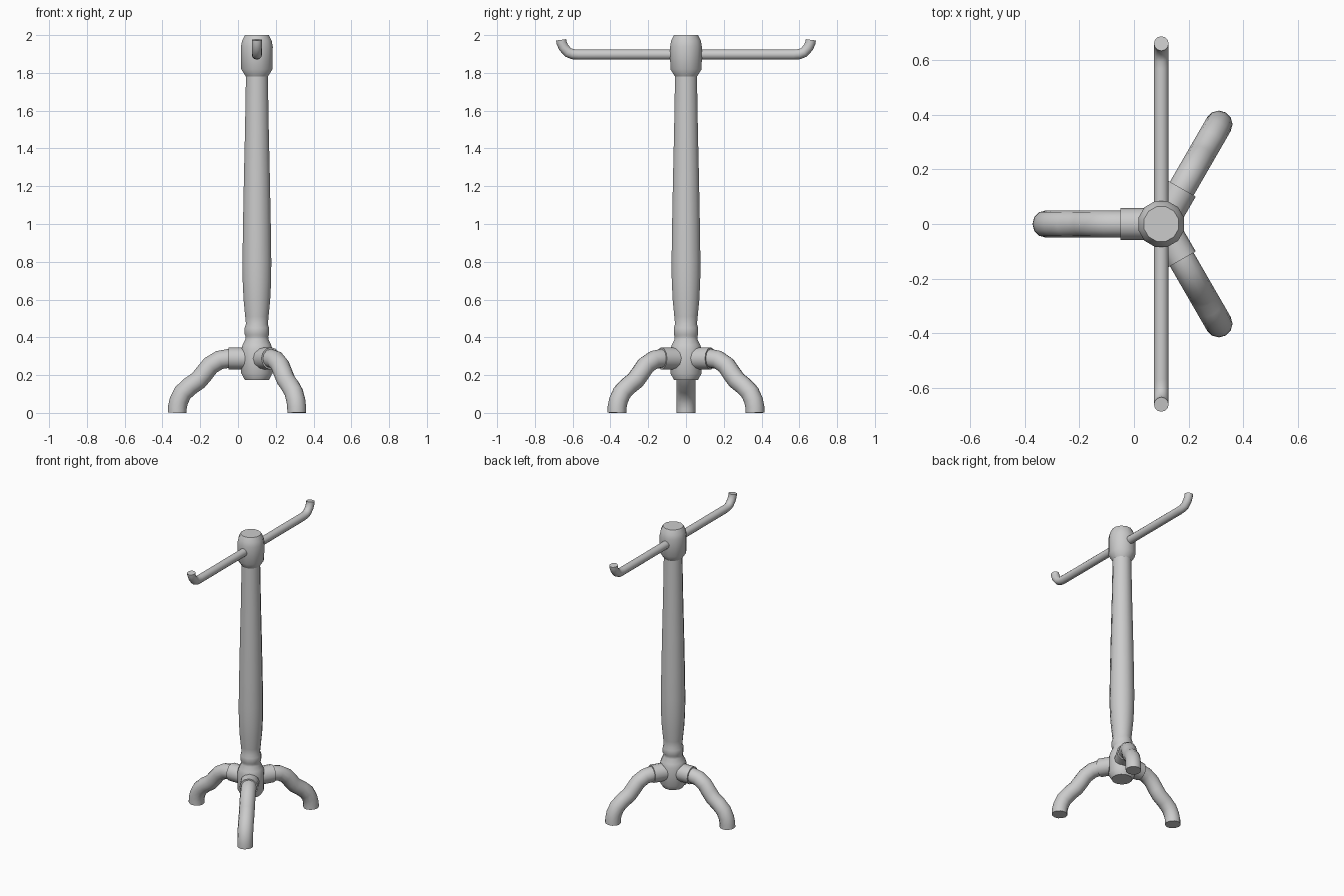
import bpy, bmesh, math
from mathutils import Vector

if "Cube" in bpy.data.objects:
    bpy.data.objects.remove(bpy.data.objects["Cube"])

AXIS_X = 0.1
SIDES = 12


def make_object(name, rings):
    """Skin closed rings of points into a capped solid."""
    bm = bmesh.new()
    loops = [[bm.verts.new(p) for p in ring] for ring in rings]
    n = len(loops[0])
    for a, b in zip(loops, loops[1:]):
        for i in range(n):
            j = (i + 1) % n
            bm.faces.new((a[i], a[j], b[j], b[i]))
    bm.faces.new(loops[0][::-1])
    bm.faces.new(loops[-1])
    bmesh.ops.recalc_face_normals(bm, faces=bm.faces)
    mesh = bpy.data.meshes.new(name)
    bm.to_mesh(mesh)
    bm.free()
    obj = bpy.data.objects.new(name, mesh)
    bpy.context.collection.objects.link(obj)
    bpy.ops.object.select_all(action='DESELECT')
    obj.select_set(True)
    bpy.context.view_layer.objects.active = obj
    bpy.ops.object.shade_smooth_by_angle(angle=math.radians(40))
    return obj


def lathe(name, profile):
    """Turn (radius, z) points about the stand's axis."""
    angs = [2 * math.pi * (i + 0.5) / SIDES for i in range(SIDES)]
    return make_object(name, [[(AXIS_X + r * math.cos(a), r * math.sin(a), z) for a in angs]
                              for r, z in profile])


def tube(name, path, radius, angle):
    """Sweep a circle along (distance, z) points in the upright plane at an angle."""
    out = Vector((math.cos(angle), math.sin(angle), 0))
    side = Vector((-out.y, out.x, 0))
    up = Vector((0, 0, 1))
    pts = [Vector((AXIS_X, 0, 0)) + out * d + up * z for d, z in path]
    rings = []
    for k, p in enumerate(pts):
        before = (p - pts[k - 1]).normalized() if k else Vector()
        after = (pts[k + 1] - p).normalized() if k + 1 < len(pts) else Vector()
        normal = (before + after).normalized().cross(side)
        rings.append([p + radius * (math.cos(t) * side + math.sin(t) * normal)
                      for t in (2 * math.pi * i / SIDES for i in range(SIDES))])
    return make_object(name, rings)


# Turned column with its collar and the hub for the legs
lathe("column", [
    (0.066, 0.175), (0.086, 0.21), (0.086, 0.335), (0.078, 0.36), (0.063, 0.39),
    (0.062, 0.405), (0.067, 0.415), (0.067, 0.45), (0.060, 0.47), (0.064, 0.51),
    (0.073, 0.60), (0.078, 0.70), (0.079, 0.80), (0.076, 1.0), (0.071, 1.25),
    (0.065, 1.5), (0.060, 1.785)])
lathe("top_collar", [
    (0.060, 1.78), (0.086, 1.82), (0.087, 1.94), (0.081, 1.97), (0.066, 2.0)])

# Crossbar with upturned ends
half = [(0.57, 1.897), (0.60, 1.899), (0.625, 1.909), (0.648, 1.935), (0.659, 1.96), (0.661, 1.975)]
tube("crossbar", [(-d, z) for d, z in reversed(half)] + half, 0.027, math.pi / 2)

# Three wavy legs, each in a sleeve on the hub
leg = [(0.05, 0.288), (0.151, 0.288), (0.198, 0.28), (0.246, 0.251), (0.283, 0.204),
       (0.31, 0.172), (0.352, 0.143), (0.392, 0.107), (0.413, 0.065), (0.421, 0.03), (0.422, 0)]
for i, deg in enumerate((180, 60, -60), 1):
    a = math.radians(deg)
    tube(f"leg_{i}", leg, 0.05, a)
    tube(f"leg_sleeve_{i}", [(0.02, 0.288), (0.15, 0.288)], 0.059, a)
